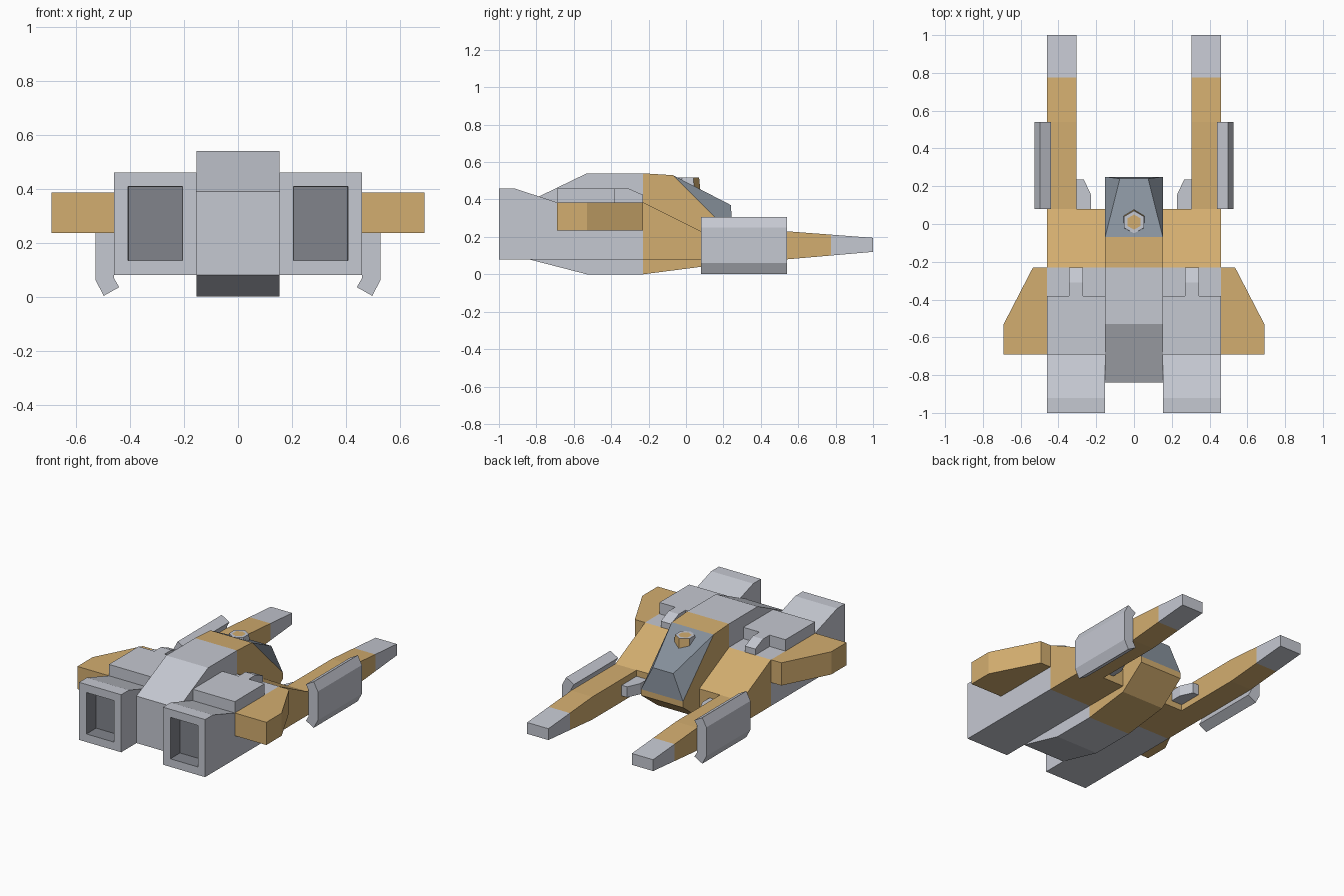
import bpy, bmesh
from mathutils import Vector

cube = bpy.data.objects.get("Cube")
if cube:
    bpy.data.objects.remove(cube, do_unlink=True)


def material(name, rgb):
    m = bpy.data.materials.new(name)
    m.use_nodes = True
    m.diffuse_color = (*rgb, 1)
    m.node_tree.nodes["Principled BSDF"].inputs["Base Color"].default_value = (*rgb, 1)
    return m


GREY, GOLD, GLASS, DARK = range(4)
MATS = [material("light_grey", (0.56, 0.58, 0.64)),
        material("gold", (0.65, 0.42, 0.16)),
        material("canopy_glass", (0.24, 0.28, 0.33)),
        material("dark_grey", (0.22, 0.23, 0.26))]


def finish(name, bm, mirror=False):
    me = bpy.data.meshes.new(name)
    bm.to_mesh(me)
    bm.free()
    for m in MATS:
        me.materials.append(m)
    ob = bpy.data.objects.new(name, me)
    bpy.context.collection.objects.link(ob)
    if mirror:
        ob.modifiers.new("mirror", "MIRROR").use_mirror_merge = False
    return ob


def prism(pts, axis, lo, hi, colour=GREY):
    """Extrude a 2D profile along one axis; other axes keep x, y, z order."""
    bm = bmesh.new()

    def place(p, d):
        v = list(p)
        v.insert(axis, d)
        return bm.verts.new(v)
    a = [place(p, lo) for p in pts]
    b = [place(p, hi) for p in pts]
    bm.faces.new(a)
    bm.faces.new(b[::-1])
    for i in range(len(pts)):
        j = (i + 1) % len(pts)
        bm.faces.new((a[i], b[i], b[j], a[j]))
    bmesh.ops.recalc_face_normals(bm, faces=bm.faces[:])
    for f in bm.faces:
        f.material_index = colour
    return bm


def split_colour(bm, y, before, after):
    """Cut across the length at y and colour the two ends."""
    bmesh.ops.bisect_plane(bm, geom=bm.verts[:] + bm.edges[:] + bm.faces[:],
                           plane_co=(0, y, 0), plane_no=(0, 1, 0))
    for f in bm.faces:
        f.material_index = before if f.calc_center_median().y < y - 0.001 else after


# Central hull
hull = prism([(-0.84, 0.08), (-0.53, 0), (-0.23, 0), (0.08, 0.04), (0.25, 0.17),
              (0.25, 0.21), (-0.07, 0.53), (-0.23, 0.54), (-0.53, 0.54), (-0.84, 0.39)],
             0, -0.153, 0.153)
split_colour(hull, -0.23, GREY, GOLD)
finish("central_hull", hull)

# Faceted canopy
canopy = bmesh.new()
for s in (-1, 1):
    for p in ((0.153, -0.07, 0.53), (0.075, 0.24, 0.37), (0.153, 0.25, 0.21)):
        canopy.verts.new((s * p[0], p[1], p[2]))
bmesh.ops.convex_hull(canopy, input=canopy.verts[:])
bmesh.ops.recalc_face_normals(canopy, faces=canopy.faces[:])
for f in canopy.faces:
    f.material_index = GLASS
finish("canopy", canopy)

# Engine pods with recessed exhausts
pod = prism([(-1, 0.08), (0.08, 0.08), (0.08, 0.23), (-0.23, 0.385),
             (-0.69, 0.385), (-0.92, 0.46), (-1, 0.46)], 0, 0.153, 0.46)
split_colour(pod, -0.23, GREY, GOLD)
end = min(pod.faces, key=lambda f: f.calc_center_median().y)
bmesh.ops.inset_region(pod, faces=[end], thickness=0.075)
walls = bmesh.ops.inset_region(pod, faces=[end], thickness=0.001, depth=-0.1)["faces"]
for f in walls + [end]:
    f.material_index = DARK
finish("engine_pod", pod, True)

# Raised pod covers and their sloped tabs
finish("pod_cover", prism([(0.153, -0.69), (0.46, -0.69), (0.46, -0.38), (0.153, -0.38)],
                          2, 0.38, 0.46), True)
finish("cover_tab", prism([(-0.38, 0.36), (-0.23, 0.36), (-0.23, 0.425),
                           (-0.31, 0.46), (-0.38, 0.46)], 0, 0.27, 0.345), True)

# Stub wings
finish("wing", prism([(0.46, -0.23), (0.535, -0.23), (0.69, -0.53), (0.69, -0.69),
                      (0.46, -0.69)], 2, 0.235, 0.385, GOLD), True)

# Long prongs with grey tips
prong = prism([(0.08, 0.08), (0.54, 0.08), (1, 0.12), (1, 0.195), (0.54, 0.23), (0.08, 0.23)],
              0, 0.305, 0.46)
split_colour(prong, 0.775, GOLD, GREY)
finish("prong", prong, True)

# Curved guard plates outside the prongs
finish("guard_plate", prism([(0.46, 0.07), (0.44, 0.035), (0.497, 0.003), (0.527, 0.06),
                             (0.527, 0.25), (0.497, 0.307), (0.44, 0.275), (0.46, 0.24)],
                            1, 0.08, 0.54), True)

# Small brackets inside the prongs
finish("inner_bracket", prism([(0.305, 0.08), (0.228, 0.08), (0.228, 0.155),
                               (0.265, 0.235), (0.305, 0.235)], 2, 0.12, 0.19), True)

# Six-sided turret: grey ring, gold centre and gold rear sides
turret = bmesh.new()
bmesh.ops.create_cone(turret, cap_ends=True, segments=6, radius1=0.07, radius2=0.06, depth=0.1)
bmesh.ops.translate(turret, verts=turret.verts[:], vec=Vector((0, 0.01, 0.468)))
for f in turret.faces:
    f.material_index = GOLD if f.normal.y > 0.2 else GREY
top = max(turret.faces, key=lambda f: f.normal.z)
bmesh.ops.inset_region(turret, faces=[top], thickness=0.02)
top.material_index = GOLD
finish("turret", turret)
